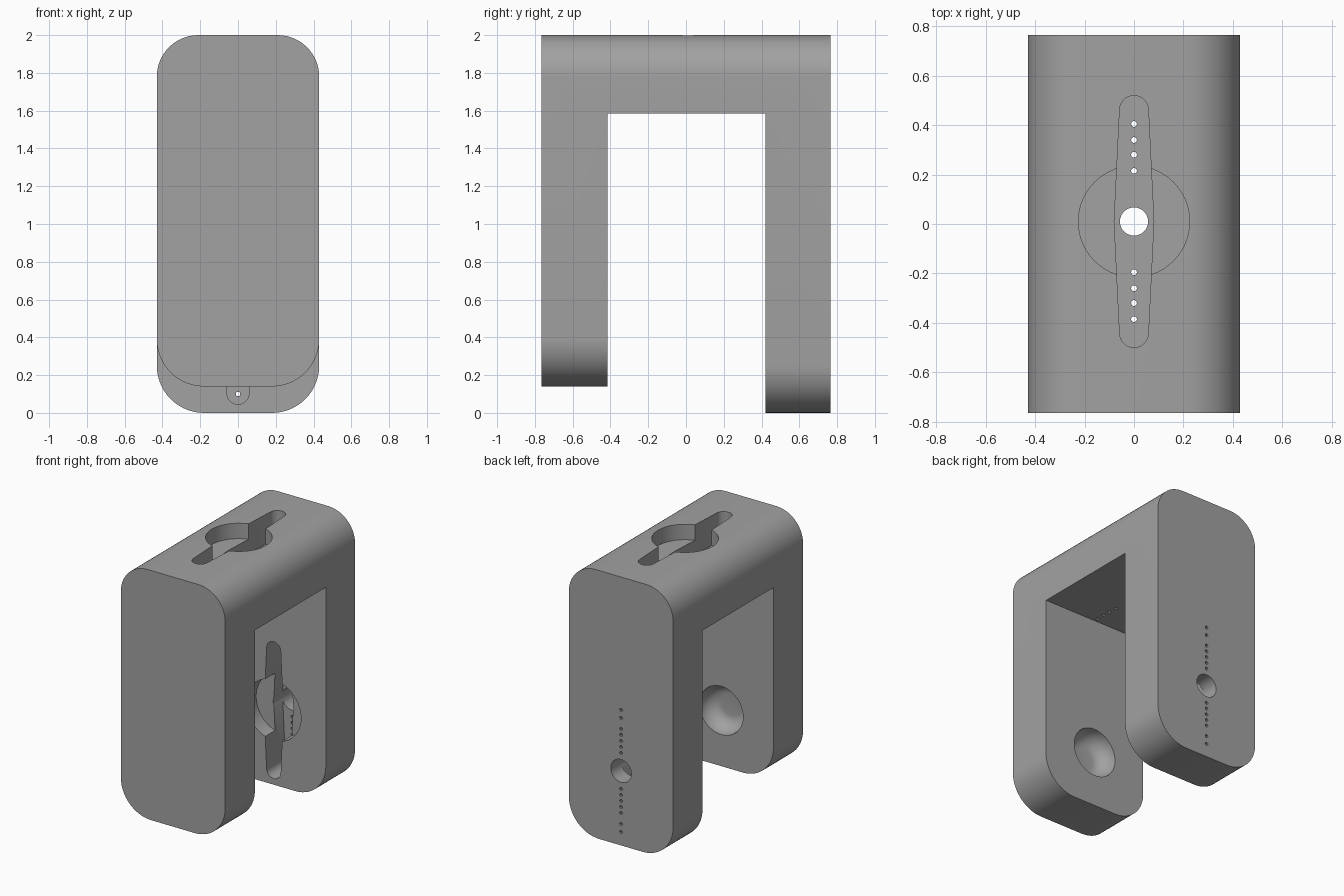
import bpy, bmesh, math
from mathutils import Matrix, Vector

if "Cube" in bpy.data.objects:
    bpy.data.objects.remove(bpy.data.objects["Cube"])

grey = bpy.data.materials.new("mid_grey")
grey.diffuse_color = (0.36, 0.36, 0.36, 1)
grey.use_nodes = True
grey.node_tree.nodes["Principled BSDF"].inputs["Base Color"].default_value = grey.diffuse_color


def make_object(name, solids, matrix=Matrix()):
    """Each solid is a list of equal-length loops, bridged and capped."""
    bm = bmesh.new()
    for loops in solids:
        rings = [[bm.verts.new(matrix @ Vector(p)) for p in loop] for loop in loops]
        n = len(rings[0])
        for a, b in zip(rings, rings[1:]):
            for i in range(n):
                j = (i + 1) % n
                bm.faces.new((a[i], a[j], b[j], b[i]))
        bm.faces.new(rings[0])
        bm.faces.new(rings[-1])
    bmesh.ops.recalc_face_normals(bm, faces=bm.faces)
    mesh = bpy.data.meshes.new(name)
    bm.to_mesh(mesh)
    bm.free()
    mesh.materials.append(grey)
    ob = bpy.data.objects.new(name, mesh)
    bpy.context.collection.objects.link(ob)
    return ob


def arc(cx, cy, r, start, end, steps):
    return [(cx + r * math.cos(math.radians(start + (end - start) * i / steps)),
             cy + r * math.sin(math.radians(start + (end - start) * i / steps)))
            for i in range(steps + 1)]


def circle(r, n, cx=0, cy=0):
    return arc(cx, cy, r, 0, 360, n)[:-1]


def prism(outline, z0, z1):
    return [[(x, y, z) for x, y in outline] for z in (z0, z1)]


def cut(body, name, solids, matrix=Matrix()):
    cutter = make_object(name, solids, matrix)
    cutter.hide_render = True
    mod = body.modifiers.new(name, 'BOOLEAN')
    mod.operation = 'DIFFERENCE'
    mod.solver = 'EXACT'
    mod.object = cutter
    bpy.context.view_layer.objects.active = body
    bpy.ops.object.modifier_apply(modifier=name)
    bpy.data.objects.remove(cutter, do_unlink=True)


# Rounded body, with the front arm shorter than the back arm
W, TOP_R, LOW_R = 0.43, 0.22, 0.25


def section(y, bottom):
    pts = (arc(W - TOP_R, 2 - TOP_R, TOP_R, 0, 90, 14)
           + arc(TOP_R - W, 2 - TOP_R, TOP_R, 90, 180, 14)
           + arc(LOW_R - W, bottom + LOW_R, LOW_R, 180, 270, 14)
           + arc(W - LOW_R, bottom + LOW_R, LOW_R, 270, 360, 14))
    return [(x, y, z) for x, z in pts]


body = make_object("clevis_bracket", [[section(-0.765, 0.14), section(-0.2, 0.14),
                                       section(0.2, 0.0), section(0.765, 0.0)]])

# Gap between the arms
cut(body, "arm_gap", [[[(x, y, z) for x, y in ((-1, -0.415), (1, -0.415), (1, 0.42), (-1, 0.42))]
                       for z in (-0.5, 1.585)]])


# Tapered slot with a round recess, a centre bore and rows of pin holes
def socket(name, matrix, bore, pins):
    slot = (arc(0, 0.452, 0.058, 0, 180, 14) + [(-0.08, 0)]
            + arc(0, -0.452, 0.058, 180, 360, 14) + [(0.08, 0)])
    cut(body, name + "_recess", [prism(circle(0.225, 56), -0.115, 0.05)], matrix)
    cut(body, name + "_slot", [prism(slot, -0.22, 0.06)], matrix)
    holes = [prism(circle(bore, 32), -0.5, 0.07)]
    holes += [prism(circle(0.012, 10, 0, s * p), -0.5, 0.07) for p in pins for s in (-1, 1)]
    cut(body, name + "_holes", holes, matrix)


socket("top_socket", Matrix.Translation((0, 0.01, 2)), 0.057, (0.205, 0.27, 0.33, 0.395))
socket("arm_socket", Matrix.Translation((0, 0.42, 0.555)) @ Matrix.Rotation(math.pi / 2, 4, 'X'),
       0.085, (0.134, 0.179, 0.224, 0.269, 0.313, 0.395, 0.455))

# Rounded dimple on the inside of the front arm
bowl = [(0.18, 0.05), (0.18, 0)]
bowl += [(0.08 + 0.1 * math.cos(t * math.pi / 16), -0.12 * math.sin(t * math.pi / 16))
         for t in range(1, 9)]
cut(body, "pivot_dimple", [[[(x, y, z) for x, y in circle(r, 40)] for r, z in bowl]],
    Matrix.Translation((0, -0.415, 0.555)) @ Matrix.Rotation(-math.pi / 2, 4, 'X'))

# Smooth rounded surfaces, sharp edges elsewhere
bpy.ops.object.select_all(action='DESELECT')
body.select_set(True)
bpy.context.view_layer.objects.active = body
bpy.ops.object.shade_smooth_by_angle(angle=math.radians(30))
